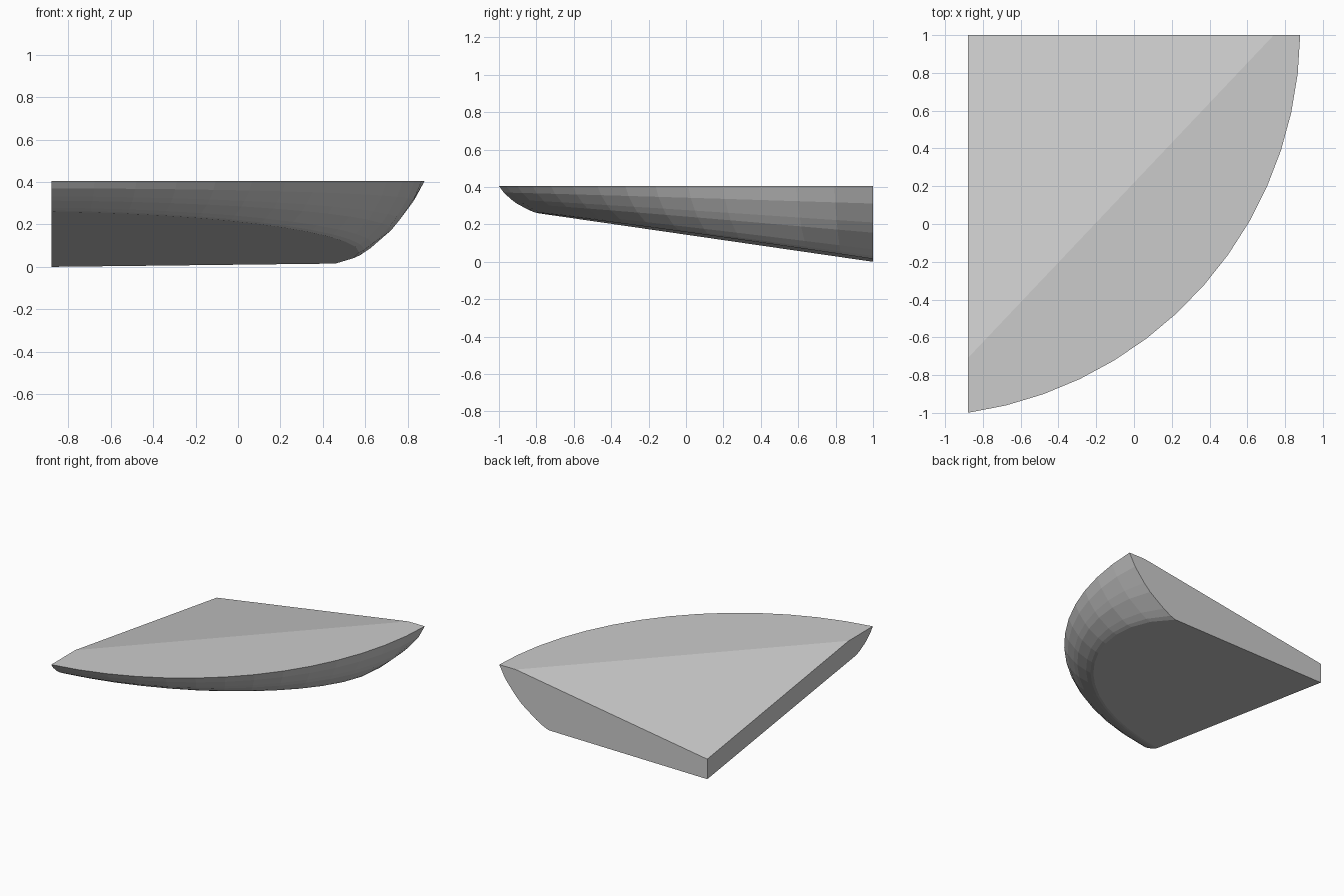
import bpy, bmesh, math

if "Cube" in bpy.data.objects:
    bpy.data.objects.remove(bpy.data.objects["Cube"])

# Overall measures
CX, CY, R = -1.168, 1.028, 2.048      # centre and radius of the curved rim
LEFT, BACK, TOP = -0.88, 1.0, 0.405   # straight sides and rim height
SEGMENTS = 14
# Rounded underside: (share of inset, share of depth)
PROFILE = [(0, 0), (.12, .24), (.32, .5), (.45, .64), (.75, .87), (.9, .96), (1, 1)]


def floor_z(x, y):
    """Sloping underside plane."""
    return 0.0115 * (x - LEFT) + 0.145 * (BACK - y)


def arc_point(t, share):
    """Point on the arc, clipped to the two straight sides."""
    r = R - share * (0.205 + 0.215 * (1 - t) ** 8)
    a0 = math.asin((BACK - CY) / r)
    a1 = -math.acos((LEFT - CX) / r)
    a = a0 + t * (a1 - a0)
    return CX + r * math.cos(a), CY + r * math.sin(a)


bm = bmesh.new()

# Curved outer wall
columns = []
for i in range(SEGMENTS + 1):
    t = i / SEGMENTS
    bottom = floor_z(*arc_point(t, 1))
    col = []
    for share, depth in PROFILE:
        x, y = arc_point(t, share)
        col.append(bm.verts.new((x, y, TOP - depth * (TOP - bottom))))
    columns.append(col)
for a, b in zip(columns, columns[1:]):
    for k in range(len(PROFILE) - 1):
        bm.faces.new((a[k], b[k], b[k + 1], a[k + 1]))

# Corner edge and the ends of the fold in the top
corner_low = bm.verts.new((LEFT, BACK, 0))
corner_high = bm.verts.new((LEFT, BACK, 0.153))
fold_left = bm.verts.new((LEFT, -0.71, TOP))
fold_back = bm.verts.new((0.74, BACK, TOP))

# Flat rim, sloping top, underside and the two straight sides
bm.faces.new([c[0] for c in columns] + [fold_left, fold_back])
bm.faces.new((fold_back, fold_left, corner_high))
bm.faces.new([c[-1] for c in columns] + [corner_low])
bm.faces.new(columns[0] + [corner_low, corner_high, fold_back])
bm.faces.new(columns[-1] + [corner_low, corner_high, fold_left])
bmesh.ops.recalc_face_normals(bm, faces=bm.faces)

mesh = bpy.data.meshes.new("curved_wedge")
bm.to_mesh(mesh)
bm.free()
obj = bpy.data.objects.new("curved_wedge", mesh)
bpy.context.collection.objects.link(obj)

grey = bpy.data.materials.new("plain grey")
grey.diffuse_color = (0.6, 0.6, 0.6, 1)
grey.use_nodes = True
grey.node_tree.nodes["Principled BSDF"].inputs["Base Color"].default_value = grey.diffuse_color
mesh.materials.append(grey)
